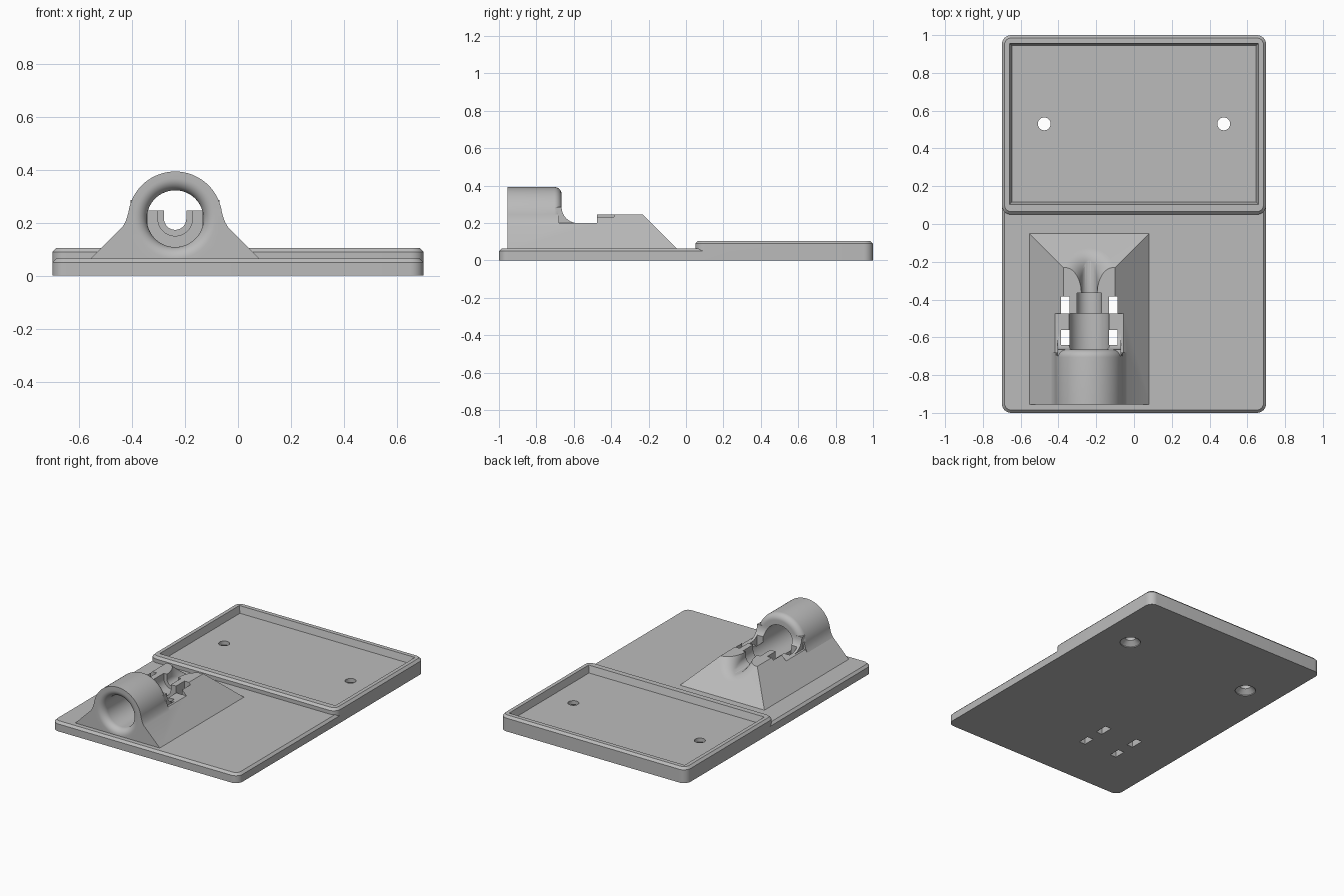
import bpy
import bmesh
from math import sin, cos, pi, sqrt, radians
from mathutils import Vector

if "Cube" in bpy.data.objects:
    bpy.data.objects.remove(bpy.data.objects["Cube"])

grey = bpy.data.materials.new("plain grey")
grey.use_nodes = True
GREY = (0.5, 0.5, 0.5, 1)
grey.diffuse_color = GREY
grey.node_tree.nodes["Principled BSDF"].inputs["Base Color"].default_value = GREY

CX, CZ = -0.237, 0.215      # axis of the holder bore
TOP = 0.065                 # top of the base plate
FRONT, STEP, REAR = -0.955, -0.475, -0.665


def loft(name, rings):
    """Skin a stack of equal-length rings and cap both ends."""
    bm = bmesh.new()
    loops = [[bm.verts.new(p) for p in ring] for ring in rings]
    n = len(loops[0])
    for a, b in zip(loops, loops[1:]):
        for i in range(n):
            j = (i + 1) % n
            bm.faces.new((a[i], a[j], b[j], b[i]))
    bm.faces.new(loops[0][::-1])
    bm.faces.new(loops[-1])
    bmesh.ops.recalc_face_normals(bm, faces=bm.faces)
    mesh = bpy.data.meshes.new(name)
    bm.to_mesh(mesh)
    bm.free()
    mesh.materials.append(grey)
    ob = bpy.data.objects.new(name, mesh)
    bpy.context.collection.objects.link(ob)
    return ob


def box(name, x0, x1, y0, y1, z0, z1):
    return loft(name, [[(x0, y0, z), (x1, y0, z), (x1, y1, z), (x0, y1, z)] for z in (z0, z1)])


def rounded(hx, y0, y1, z, r, inset=0):
    """Rounded rectangle ring, optionally inset."""
    hx, y0, y1, r = hx - inset, y0 + inset, y1 - inset, r - inset
    corners = [(hx - r, y1 - r), (r - hx, y1 - r), (r - hx, y0 + r), (hx - r, y0 + r)]
    return [(x + r * cos(a), y + r * sin(a), z)
            for q, (x, y) in enumerate(corners)
            for a in [(q + k / 8) * pi / 2 for k in range(9)]]


def plate(name, y0, y1, height):
    c = 0.015
    return loft(name, [rounded(0.7, y0, y1, 0, 0.05),
                       rounded(0.7, y0, y1, height - c, 0.05),
                       rounded(0.7, y0, y1, height, 0.05, c)])


def lathe_y(name, profile, sides=72):
    """Turn (radius, y) pairs around the bore axis."""
    return loft(name, [[(CX + r * cos(2 * pi * k / sides), y, CZ + r * sin(2 * pi * k / sides))
                        for k in range(sides)] for r, y in profile])


def lathe_z(name, x, y, profile, sides=40):
    return loft(name, [[(x + r * cos(2 * pi * k / sides), y + r * sin(2 * pi * k / sides), z)
                        for k in range(sides)] for r, z in profile])


def boolean(target, tool, operation, keep=False):
    mod = target.modifiers.new("cut", "BOOLEAN")
    mod.operation, mod.solver, mod.object = operation, "EXACT", tool
    bpy.context.view_layer.objects.active = target
    bpy.ops.object.modifier_apply(modifier=mod.name)
    if not keep:
        bpy.data.objects.remove(tool)


def finish(ob):
    bpy.ops.object.select_all(action="DESELECT")
    ob.select_set(True)
    bpy.context.view_layer.objects.active = ob
    bpy.ops.object.shade_smooth_by_angle(angle=radians(30))


# Base plate with the raised tray
base = plate("base_with_tray", -1, 0.3, TOP)
boolean(base, plate("tray", 0.05, 1, 0.105), "UNION")
recess = loft("recess", [[(-hx, y0, z), (hx, y0, z), (hx, y1, z), (-hx, y1, z)]
                         for hx, y0, y1, z in ((0.647, 0.117, 0.945, 0.06),
                                               (0.66, 0.102, 0.957, 0.106),
                                               (0.66, 0.102, 0.957, 0.2))])
boolean(base, recess, "DIFFERENCE")

# Countersunk screw holes
for x in (-0.475, 0.475):
    hole = lathe_z("screw_hole", x, 0.53, [(0.065, -0.05), (0.065, 0.006), (0.034, 0.034), (0.034, 0.2)])
    boolean(base, hole, "DIFFERENCE")

# Sloped holder block, with its lowered middle
low, high = 0.055, 0.245
spread = lambda z: 0.3825 - z
holder = loft("cable_holder", [[(CX - spread(z), FRONT, z), (CX + spread(z), FRONT, z),
                                (CX + spread(z), 0.015 - z, z), (CX - spread(z), 0.015 - z, z)]
                               for z in (low, high)])
boolean(holder, box("notch", CX - 0.4, CX + 0.4, REAR - 0.03, STEP, 0.2, 0.5), "DIFFERENCE")

# Round collar with a softened rear rim
R, soft = 0.178, 0.04
rim = [(R - soft + soft * cos(k * pi / 16), REAR - soft + soft * sin(k * pi / 16)) for k in range(9)]
boolean(holder, lathe_y("collar", [(R, FRONT)] + rim), "UNION")

# Blend between collar and slopes
side = [(0.2, 0.15), (0.2, 0.1825), (0.189, 0.2), (0.181, 0.222), (0.175, 0.245)]
outline = side + [(-x, z) for x, z in reversed(side)]
boolean(holder, loft("skirt", [[(CX + x, y, z) for x, z in outline] for y in (FRONT, REAR - 0.015)]), "UNION")

# Concave blend behind the collar
f = 0.085
arc = [(REAR + f - f * cos(k * pi / 20), 0.2 + f - f * sin(k * pi / 20)) for k in range(11)]
curve = [(REAR - 0.035, 0.15), (REAR - 0.035, 0.2 + f)] + arc + [(REAR + f, 0.15)]
boolean(holder, loft("rear_blend", [[(CX + s * 0.168, y, z) for y, z in curve] for s in (-1, 1)]), "UNION")

# Main bore with a flared mouth
b, flare = 0.107, 0.045
mouth = [(b + flare - flare * sin(k * pi / 16), FRONT + flare - flare * cos(k * pi / 16)) for k in range(9)]
boolean(holder, lathe_y("bore", [(b + flare, FRONT - 0.1)] + mouth + [(b, STEP)]), "DIFFERENCE")


# Open-topped channels behind the bore
def u_ring(r, y):
    return ([(CX - r, y, 0.6)]
            + [(CX + r * cos(a), y, CZ + r * sin(a)) for a in [pi + k * pi / 24 for k in range(25)]]
            + [(CX + r, y, 0.6)])


boolean(holder, loft("seat_channel", [u_ring(0.065, y) for y in (STEP - 0.01, -0.365)]), "DIFFERENCE")

# Narrow cable exit, rolled smoothly into the rear slope
r, roll = 0.042, 0.095
slope = Vector((0, 1, 1)).normalized()
spine = []
for k in range(-1, 26):
    a = pi + min(max(k, 0), 24) * pi / 24
    z = CZ + (r + roll) * sin(a) + (0.35 if k in (-1, 25) else 0)
    out = Vector((cos(a), 0, sin(a)))
    centre = Vector((CX + (r + roll) * cos(a), 0.015 - roll * sqrt(2) - z, z))
    spine.append((out, centre))
rings = [[(c - roll * o) * 1 + Vector((0, -0.42 - c.y, 0)) if c.y > -0.42 else c - roll * o
          for o, c in spine]]
for k in range(13):
    t = k / 12
    ring = []
    for o, c in spine:
        angle = o.angle(slope)
        angle = pi - angle                      # arc from -out to slope
        w0, w1 = sin((1 - t) * angle) / sin(angle), sin(t * angle) / sin(angle)
        ring.append(c + roll * (w1 * slope - w0 * o))
    rings.append(ring)
rings.append([p + slope * 0.1 for p in rings[-1]])
boolean(holder, loft("cable_exit", rings[1:]), "DIFFERENCE")
boolean(holder, loft("cable_channel", [u_ring(r, y) for y in (-0.37, -0.19)]), "DIFFERENCE")

# Four tie slots through holder and base
for s in (-1, 1):
    for y0, y1 in ((-0.64, -0.56), (STEP, -0.385)):
        xs = sorted((CX + s * 0.104, CX + s * 0.15))
        slot = box("tie_slot", xs[0], xs[1], y0, y1, -0.1, 0.26)
        boolean(base, slot, "DIFFERENCE", keep=True)
        boolean(holder, slot, "DIFFERENCE")

for part in (base, holder):
    finish(part)
